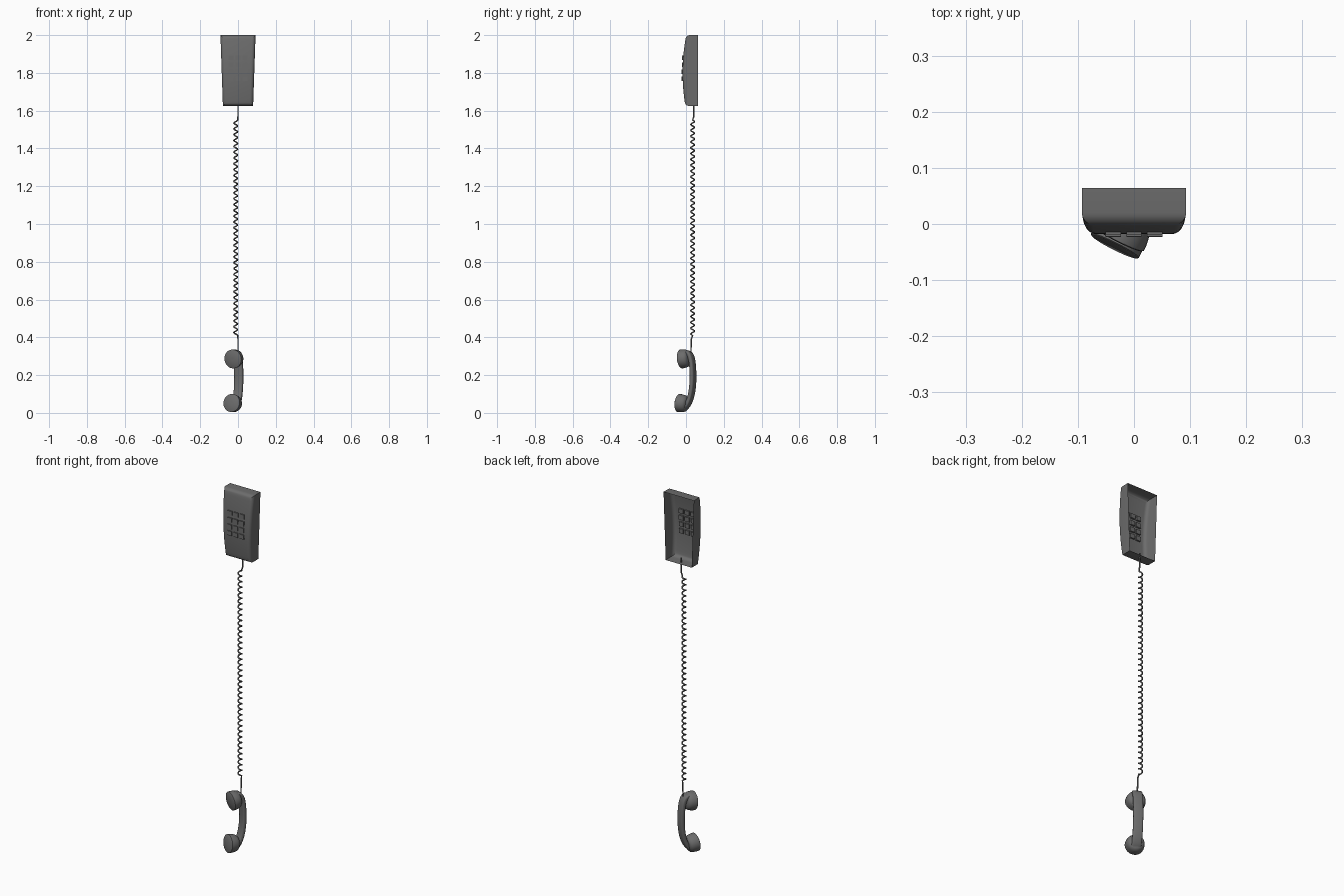
import bpy, bmesh, math
from mathutils import Matrix, Vector
from mathutils.geometry import interpolate_bezier

if "Cube" in bpy.data.objects:
    bpy.data.objects.remove(bpy.data.objects["Cube"])

# Dark plastic
dark = bpy.data.materials.new("dark_plastic")
dark.diffuse_color = (0.15, 0.15, 0.15, 1)
dark.use_nodes = True
dark.node_tree.nodes["Principled BSDF"].inputs["Base Color"].default_value = dark.diffuse_color


def finish(name, bm, angle=40, matrix=None):
    bmesh.ops.recalc_face_normals(bm, faces=bm.faces[:])
    mesh = bpy.data.meshes.new(name)
    bm.to_mesh(mesh)
    bm.free()
    mesh.materials.append(dark)
    obj = bpy.data.objects.new(name, mesh)
    bpy.context.collection.objects.link(obj)
    if matrix:
        mesh.transform(matrix)
    bpy.ops.object.select_all(action='DESELECT')
    obj.select_set(True)
    bpy.context.view_layer.objects.active = obj
    bpy.ops.object.shade_smooth_by_angle(angle=math.radians(angle))
    return obj


def loft(bm, rings, caps=True):
    rows = [[bm.verts.new(p) for p in ring] for ring in rings]
    n = len(rows[0])
    for a, b in zip(rows, rows[1:]):
        for i in range(n):
            bm.faces.new((a[i], a[(i + 1) % n], b[(i + 1) % n], b[i]))
    if caps:
        bm.faces.new(rows[0][::-1])
        bm.faces.new(rows[-1])


# Wall housing: tapered, bowed front, rounded front edges, open back
Z0, Z1, BACK = 1.625, 2.0, 0.064


def front_y(z):
    t = (z - 1.8) / 0.2
    return -0.018 + 0.019 * t * t


bm = bmesh.new()
zs = [Z0 + (Z1 - Z0) * i / 12 for i in range(13)]
profile = [(BACK, Z0)] + [(front_y(z), z) for z in zs] + [(BACK, Z1)]


def half_width(z):
    return 0.080 + 0.013 * (z - Z0) / (Z1 - Z0)


loft(bm, [[(s * half_width(z), y, z) for y, z in profile] for s in (-1, 1)])
bm.normal_update()
back = [f for f in bm.faces if all(abs(v.co.y - BACK) < 1e-5 for v in f.verts)]
bmesh.ops.delete(bm, geom=back, context='FACES')
bmesh.ops.recalc_face_normals(bm, faces=bm.faces[:])
edges = [e for e in bm.edges if len(e.link_faces) == 2
         and all(v.co.y < BACK - 0.001 for v in e.verts)
         and e.calc_face_angle() > math.radians(40)]
bmesh.ops.bevel(bm, geom=edges, offset=0.019, offset_type='OFFSET', segments=5,
                profile=0.5, affect='EDGES', clamp_overlap=True)
finish("wall_housing", bm, 35)

# Keypad: three columns of four keys, reaching through the housing
for row in range(4):
    z = 1.88 - row * 0.037
    for col in range(3):
        x = (col - 1) * 0.037
        bm = bmesh.new()
        bmesh.ops.create_cube(bm, size=1, matrix=Matrix.Translation((x, front_y(z) + 0.002, z))
                              @ Matrix.Diagonal((0.027, 0.014, 0.024, 1)))
        finish(f"key_{row}_{col}", bm, 20)

# Coiled cord with straight ends
TURNS, STEPS = 37, 12
pts = [Vector((0, 0.042, 1.65)), Vector((0, 0.042, 1.57))]
for i in range(TURNS * STEPS + 1):
    a = 2 * math.pi * i / STEPS
    z = 1.55 - 1.14 * i / (TURNS * STEPS)
    pts.append(Vector((-0.012 + 0.0098 * math.cos(a), 0.035 + 0.0098 * math.sin(a), z)))
pts += [Vector((0, 0.028, 0.39)), Vector((0, 0.026, 0.32))]
curve = bpy.data.curves.new("coiled_cord", 'CURVE')
curve.dimensions = '3D'
curve.bevel_depth = 0.0038
curve.bevel_resolution = 2
curve.use_fill_caps = True
curve.materials.append(dark)
spline = curve.splines.new('POLY')
spline.points.add(len(pts) - 1)
for p, co in zip(spline.points, pts):
    p.co = (*co, 1)
cord = bpy.data.objects.new("coiled_cord", curve)
bpy.context.collection.objects.link(cord)

# Handset frame: local -y is the talking side, turned towards -x
TURN = Matrix.Rotation(-0.467, 4, 'Z') @ Matrix.Translation((-0.013, 0, 0))

# Handle: rounded-rectangle section swept along a bow
segments = [((0.004, 0.318), (-0.032, 0.325), (-0.034, 0.245), (-0.035, 0.19)),
            ((-0.035, 0.19), (-0.035, 0.12), (-0.02, 0.05), (0.014, 0.026))]
path = []
for seg in segments:
    p0, h0, h1, p1 = (Vector((0, -f, z)) for f, z in seg)
    path += interpolate_bezier(p0, h0, h1, p1, 13)[(1 if path else 0):]
rings = []
for i, p in enumerate(path):
    tangent = (path[min(i + 1, len(path) - 1)] - path[max(i - 1, 0)]).normalized()
    normal = tangent.cross(Vector((1, 0, 0)))
    ring = []
    for k in range(20):
        c, s = math.cos(math.tau * k / 20), math.sin(math.tau * k / 20)
        u = math.copysign(abs(c) ** 0.5, c) * 0.0245
        v = math.copysign(abs(s) ** 0.5, s) * 0.0118
        ring.append(p + Vector((u, 0, 0)) + normal * v)
    rings.append(ring)
bm = bmesh.new()
loft(bm, rings)
finish("handset_handle", bm, 50, TURN)


# Ear and mouth cups: bowls with a flat face
def cup(name, forward, z, radius, depth, tilt):
    shape = [(0.10, 0), (0.94, 0), (1, 0.002), (1, 0.012), (0.98, 0.02),
             (0.94, depth * 0.6), (0.85, depth * 0.8), (0.68, depth * 0.93), (0.4, depth)]
    bm = bmesh.new()
    loft(bm, [[(r * radius * math.cos(math.tau * k / 32), y,
                r * radius * math.sin(math.tau * k / 32)) for k in range(32)]
              for r, y in shape])
    place = Matrix.Translation((0, -forward, z)) @ Matrix.Rotation(math.radians(tilt), 4, 'X')
    finish(name, bm, 40, TURN @ place)


cup("ear_cup", 0.037, 0.285, 0.050, 0.052, 6)
cup("mouth_cup", 0.052, 0.053, 0.048, 0.056, -7)
